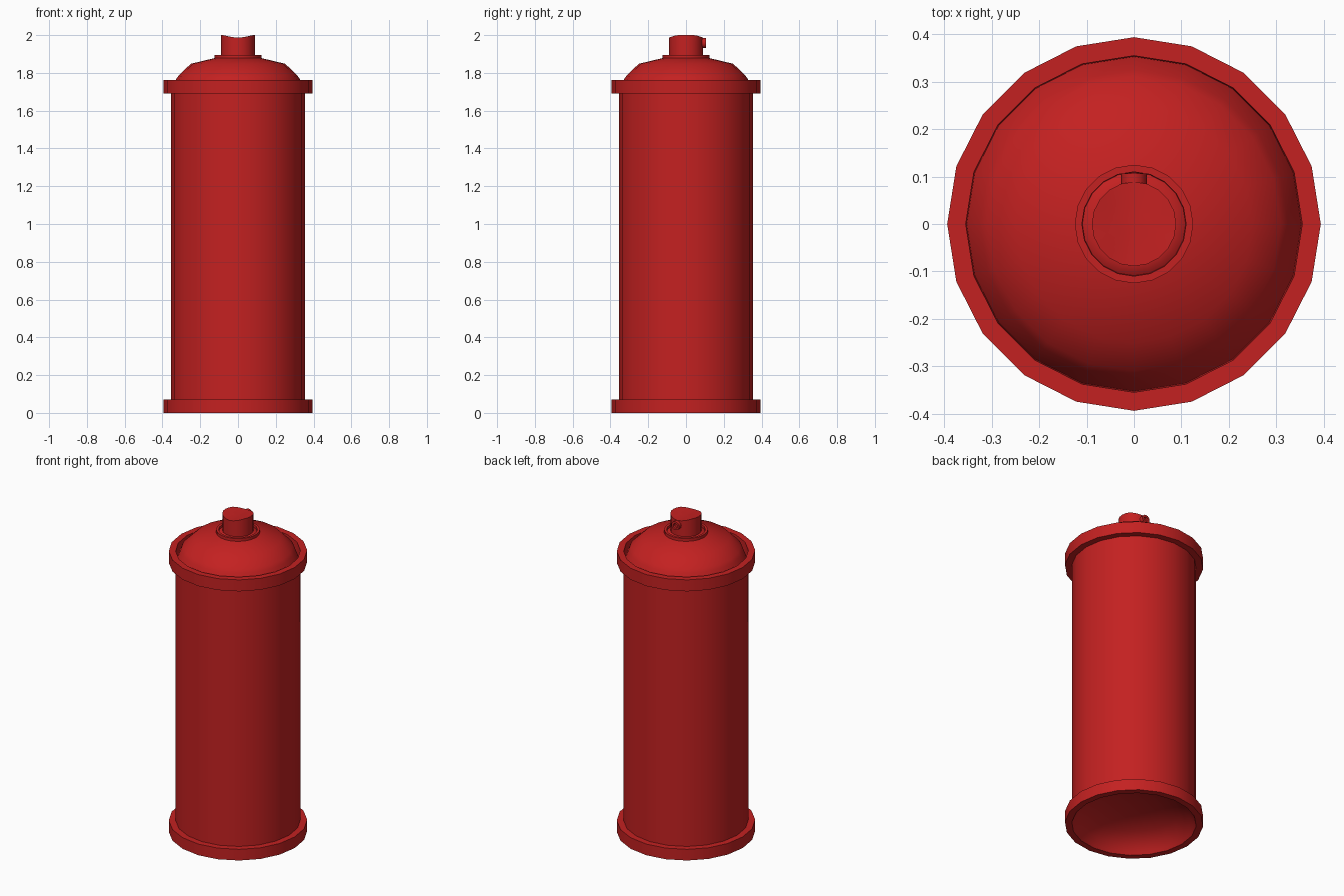
import bpy, bmesh, math
from mathutils import Matrix

if "Cube" in bpy.data.objects:
    bpy.data.objects.remove(bpy.data.objects["Cube"])

red = bpy.data.materials.new("red_paint")
red.diffuse_color = (0.55, 0.015, 0.015, 1)
red.use_nodes = True
red.node_tree.nodes["Principled BSDF"].inputs["Base Color"].default_value = red.diffuse_color


def finish(name, bm, matrix=None):
    if matrix:
        bm.transform(matrix)
    bmesh.ops.remove_doubles(bm, verts=bm.verts, dist=1e-5)
    bmesh.ops.recalc_face_normals(bm, faces=bm.faces)
    me = bpy.data.meshes.new(name)
    bm.to_mesh(me)
    bm.free()
    me.materials.append(red)
    ob = bpy.data.objects.new(name, me)
    bpy.context.collection.objects.link(ob)
    bpy.ops.object.select_all(action='DESELECT')
    ob.select_set(True)
    bpy.context.view_layer.objects.active = ob
    bpy.ops.object.shade_smooth_by_angle(angle=math.radians(35))
    return ob


def lathe(profile, sides):
    """Spin (radius, z) points around z; ends at radius 0 close the shape."""
    bm = bmesh.new()
    vs = [bm.verts.new((r, 0, z)) for r, z in profile]
    es = [bm.edges.new(p) for p in zip(vs, vs[1:])]
    bmesh.ops.spin(bm, geom=vs + es, axis=(0, 0, 1), cent=(0, 0, 0),
                   angle=2 * math.pi, steps=sides, use_merge=True)
    bmesh.ops.remove_doubles(bm, verts=bm.verts, dist=1e-5)
    return bm


# Can: concave base, bottom rim, wall, top rim, recessed dome and nozzle collar
can = [(0, 0.135), (0.13, 0.125), (0.25, 0.095), (0.32, 0.05), (0.345, 0.015),
       (0.355, 0), (0.394, 0), (0.394, 0.07), (0.355, 0.07),
       (0.355, 1.69), (0.394, 1.69), (0.394, 1.762), (0.355, 1.762),
       (0.353, 1.70), (0.325, 1.772), (0.31, 1.79), (0.25, 1.848),
       (0.125, 1.878), (0.125, 1.896), (0.11, 1.896),
       (0.109, 1.882), (0.10, 1.888), (0.085, 1.892), (0, 1.893)]
finish("can_body", lathe(can, 20))

# Spray button with a finger dip running front to back
R, TOP = 0.089, 2.0
bm = lathe([(0, 1.885), (R, 1.885), (R, TOP), (R * 0.66, TOP), (R * 0.33, TOP), (0, TOP)], 20)
for v in bm.verts:
    if v.co.z > 1.95:
        v.co.z = TOP - 0.013 * max(0, 1 - (v.co.x / 0.075) ** 2)
finish("spray_button", bm)

# Nozzle outlet on the back of the button, with a recessed hole
outlet = lathe([(0.027, 0), (0.027, 0.035), (0.014, 0.035), (0.014, 0.02), (0, 0.02)], 12)
finish("nozzle_outlet", outlet,
       Matrix.Translation((0, 0.072, 1.958)) @ Matrix.Rotation(-math.pi / 2, 4, 'X'))
